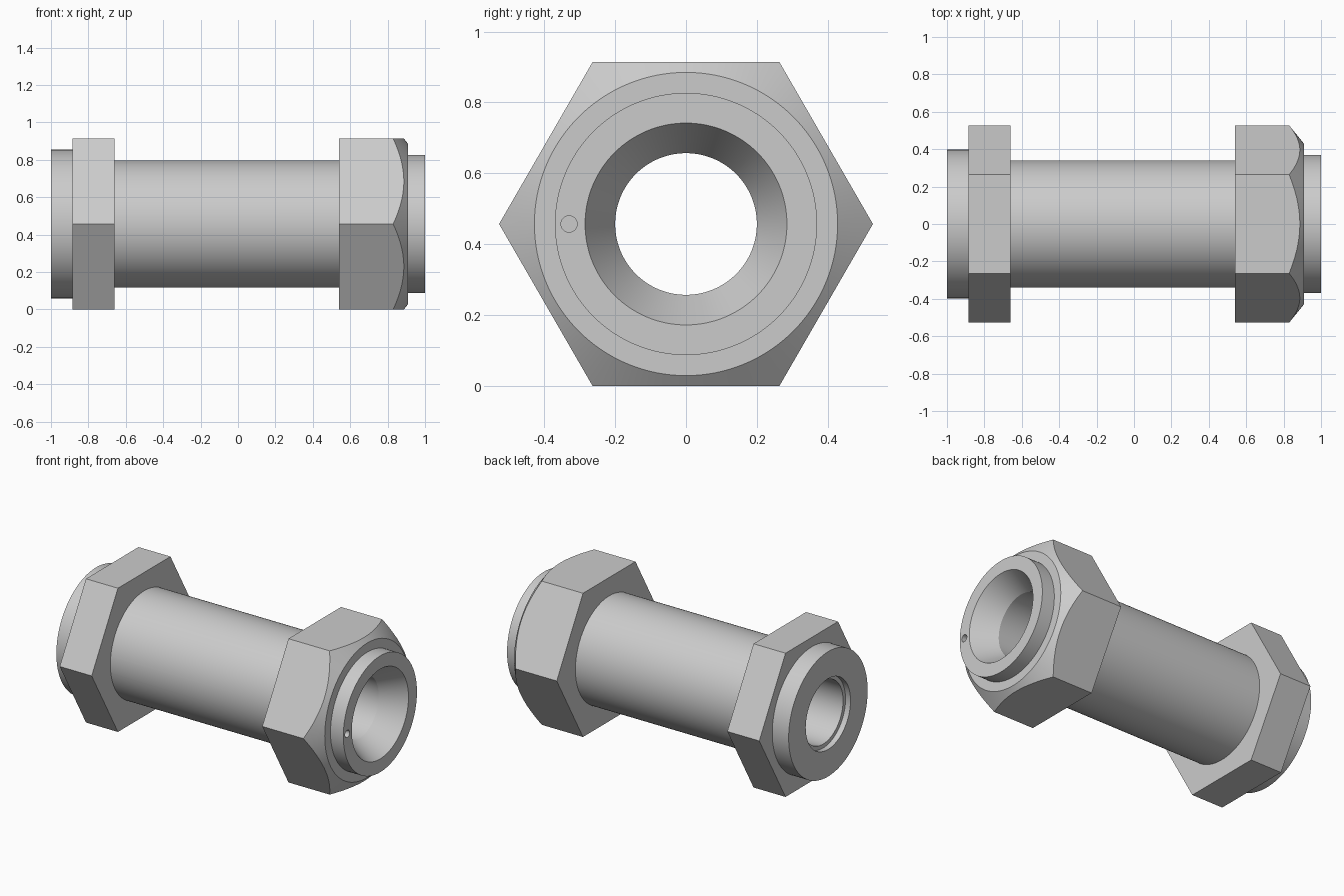
import bpy, bmesh, math
from mathutils import Matrix

if "Cube" in bpy.data.objects:
    bpy.data.objects.remove(bpy.data.objects["Cube"])

AXIS_Z = 0.457          # height of the fitting's axis
FLAT = 0.457            # half the width across the hexagon flats
SEGMENTS = 128

steel = bpy.data.materials.new("steel_grey")
steel.use_nodes = True
steel.diffuse_color = (0.6, 0.6, 0.6, 1)
steel.node_tree.nodes["Principled BSDF"].inputs["Base Color"].default_value = (0.6, 0.6, 0.6, 1)


def finish(name, bm):
    bmesh.ops.recalc_face_normals(bm, faces=bm.faces)
    mesh = bpy.data.meshes.new(name)
    bm.to_mesh(mesh)
    bm.free()
    mesh.materials.append(steel)
    ob = bpy.data.objects.new(name, mesh)
    bpy.context.collection.objects.link(ob)
    return ob


def lathe(name, profile):
    """Turn a closed (x, radius) profile about the axis."""
    bm = bmesh.new()
    rings = []
    for i in range(SEGMENTS):
        a = 2 * math.pi * i / SEGMENTS
        rings.append([bm.verts.new((x, r * math.cos(a), AXIS_Z + r * math.sin(a)))
                      for x, r in profile])
    n = len(profile)
    for i in range(SEGMENTS):
        p, q = rings[i], rings[(i + 1) % SEGMENTS]
        for j in range(n):
            k = (j + 1) % n
            bm.faces.new((p[j], q[j], q[k], p[k]))
    return finish(name, bm)


def bar(name, sides, radius, x0, x1, y=0.0):
    """Prism lying along x, with corners at +y and -y."""
    bm = bmesh.new()
    bmesh.ops.create_cone(bm, cap_ends=True, segments=sides, radius1=radius,
                          radius2=radius, depth=x1 - x0)
    turn = Matrix.Rotation(math.pi / 2, 4, 'Y')
    place = Matrix.Translation(((x0 + x1) / 2, y, AXIS_Z))
    bm.transform(place @ turn)
    # keep a corner pointing sideways
    return finish(name, bm)


def boolean(ob, cutter, operation):
    cutter.hide_render = True
    mod = ob.modifiers.new("cut", 'BOOLEAN')
    mod.object, mod.operation, mod.solver = cutter, operation, 'EXACT'
    select(ob)
    bpy.ops.object.modifier_apply(modifier=mod.name)
    bpy.data.objects.remove(cutter)


def select(ob):
    bpy.ops.object.select_all(action='DESELECT')
    ob.select_set(True)
    bpy.context.view_layer.objects.active = ob


def hexagon(name, x0, x1, envelope):
    """Hexagon trimmed to a turned envelope."""
    ob = bar(name, 6, FLAT / math.cos(math.pi / 6), x0 - 0.1, x1 + 0.1)
    boolean(ob, lathe(name + "_envelope", envelope), 'INTERSECT')
    return ob


# Turned body with collar, barrel, spigot, tapered seat and stepped bore
body = lathe("tube_body", [
    (-1, 0.225), (-1, 0.397), (-0.86, 0.397), (-0.86, 0.34),
    (0.88, 0.34), (0.88, 0.37), (1, 0.37), (1, 0.285),
    (0.85, 0.2), (-0.965, 0.2), (-0.965, 0.225)])

# Blind holes in the two end faces
boolean(body, bar("large_hole_cutter", 32, 0.061, -1.1, -0.86, -0.305), 'DIFFERENCE')
boolean(body, bar("small_hole_cutter", 32, 0.023, 0.94, 1.1, -0.33), 'DIFFERENCE')

# Plain hexagon flange and chamfered hexagon nut
flange = hexagon("hex_flange", -0.885, -0.66,
                 [(-0.885, 0.3), (-0.885, 0.6), (-0.66, 0.6), (-0.66, 0.3)])
nut = hexagon("hex_nut", 0.54, 0.91,
              [(0.54, 0.3), (0.54, 0.6), (0.771, 0.6), (0.91, 0.428), (0.91, 0.3)])

for ob in (body, flange, nut):
    select(ob)
    bpy.ops.object.shade_smooth_by_angle(angle=math.radians(20))
